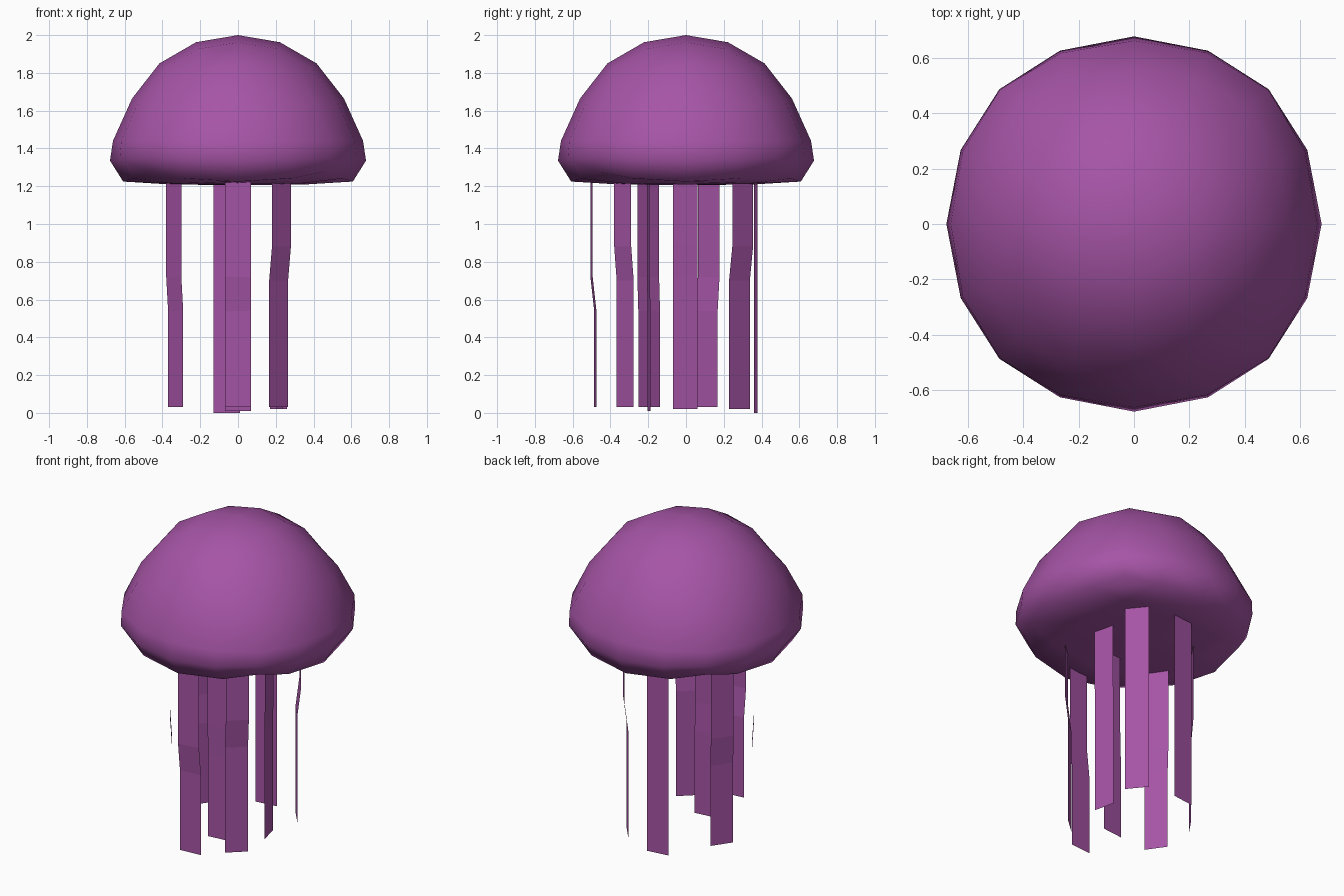
import bpy, bmesh
from mathutils import Vector

old = bpy.data.objects.get("Cube")
if old:
    bpy.data.objects.remove(old, do_unlink=True)

# Single purple skin
purple = bpy.data.materials.new("purple")
purple.use_nodes = True
colour = (0.38, 0.09, 0.38, 1)
purple.diffuse_color = colour
purple.node_tree.nodes["Principled BSDF"].inputs["Base Color"].default_value = colour


def add_object(name, mesh):
    obj = bpy.data.objects.new(name, mesh)
    bpy.context.collection.objects.link(obj)
    mesh.materials.clear()
    mesh.materials.append(purple)
    return obj


def lerp_table(table, w):
    for (a, za), (b, zb) in zip(table, table[1:]):
        if w <= b:
            return za + (zb - za) * (w - a) / (b - a)
    return table[-1][1]


# Bell: rounded cube, domed above and flattened below
bpy.ops.mesh.primitive_cube_add(size=2)
cage = bpy.context.object
sub = cage.modifiers.new("round", 'SUBSURF')
sub.levels = 2
sub.use_limit_surface = False
evaluated = cage.evaluated_get(bpy.context.evaluated_depsgraph_get())
bell_mesh = bpy.data.meshes.new_from_object(evaluated)
bpy.data.objects.remove(cage, do_unlink=True)

half = max(v.co.z for v in bell_mesh.vertices)
under = [(-1, 1.205), (-0.93, 1.21), (-0.73, 1.225), (-0.4, 1.335), (0, 1.44)]
for v in bell_mesh.vertices:
    w = v.co.z / half
    if w > 0:
        spread = 1 - 0.27 * w + 0.105 * w * w
        z = 1.44 + 0.56 * w
    else:
        spread = 1 + 0.12 * abs(w) + 0.31 * w * w
        z = lerp_table(under, w)
    r = 0.662 * spread / half
    v.co = Vector((v.co.x * r, v.co.y * r, z))
for p in bell_mesh.polygons:
    p.use_smooth = True
add_object("bell", bell_mesh)


# Tentacles: flat hanging ribbons with one gentle bend
def ribbon(name, centre, across, shift, bend_top, bottom):
    bm = bmesh.new()
    side = Vector((*across, 0)) / 2
    rows = []
    for z, t in ((1.235, 0), (bend_top, 0), (bend_top - 0.18, 1), (bottom, 1)):
        mid = Vector((centre[0] + shift[0] * t, centre[1] + shift[1] * t, z))
        rows.append((bm.verts.new(mid - side), bm.verts.new(mid + side)))
    for (a, b), (c, d) in zip(rows, rows[1:]):
        bm.faces.new((a, b, d, c))
    mesh = bpy.data.meshes.new(name)
    bm.to_mesh(mesh)
    bm.free()
    add_object(name, mesh)


ribbon("front_tentacle", (0, -0.5), (0.14, 0.012), (0, 0.02), 0.72, 0.03)
ribbon("inner_tentacle", (0, -0.2), (0.14, 0.015), (0, 0.005), 0.72, 0.01)
ribbon("back_tentacle", (-0.06, 0.37), (0.14, 0.018), (0, 0), 0.72, 0)
ribbon("left_tentacle", (0.225, -0.005), (-0.03, 0.13), (-0.005, 0), 0.9, 0.02)
ribbon("left_back_tentacle", (0.23, 0.3), (-0.09, 0.11), (-0.015, -0.017), 0.88, 0.02)
ribbon("left_front_tentacle", (0.23, -0.335), (0.1, 0.09), (-0.015, 0.013), 0.88, 0.03)
ribbon("right_front_tentacle", (-0.34, -0.2), (-0.08, 0.115), (0.01, 0.005), 0.72, 0.03)
ribbon("right_back_tentacle", (-0.34, 0.12), (0.08, 0.115), (0.01, -0.01), 0.72, 0.03)
